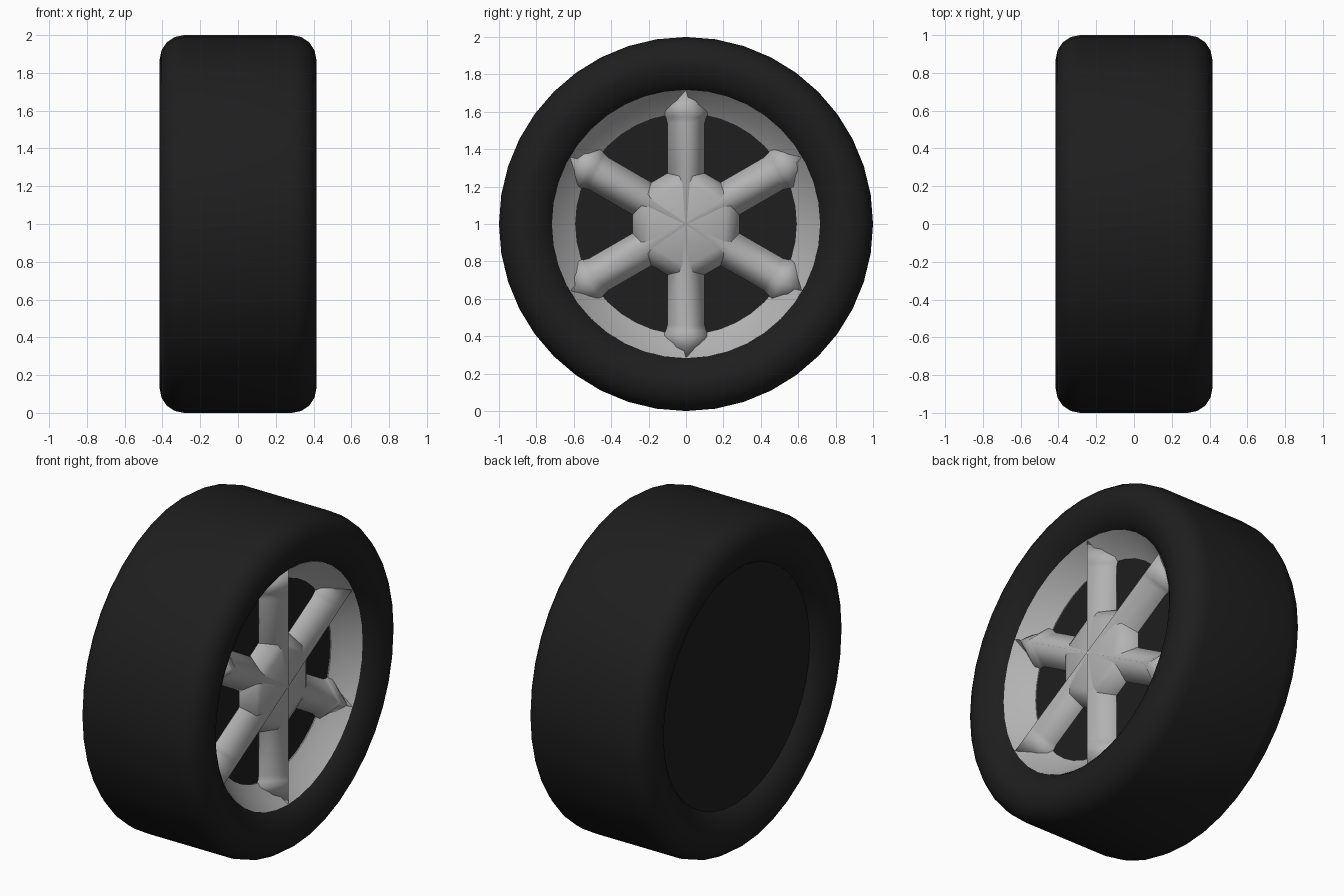
import bpy, bmesh, math
from mathutils import Matrix, Vector

if "Cube" in bpy.data.objects:
    bpy.data.objects.remove(bpy.data.objects["Cube"])

RIM_X, BASE_X, BACK_X = 0.34, 0.215, 0.208   # spoke ridge, spoke foot, rear of rim


def finish(name, bm, mat=None, angle=35):
    bmesh.ops.remove_doubles(bm, verts=bm.verts, dist=1e-5)
    bmesh.ops.recalc_face_normals(bm, faces=bm.faces)
    bmesh.ops.translate(bm, verts=bm.verts, vec=(0, 0, 1))
    me = bpy.data.meshes.new(name)
    bm.to_mesh(me)
    bm.free()
    ob = bpy.data.objects.new(name, me)
    bpy.context.collection.objects.link(ob)
    if mat:
        me.materials.append(mat)
    bpy.ops.object.select_all(action='DESELECT')
    ob.select_set(True)
    bpy.context.view_layer.objects.active = ob
    bpy.ops.object.shade_smooth_by_angle(angle=math.radians(angle))
    return ob


def lathe(name, profile, sides, mat=None, turn=0.0, closed=False, angle=35):
    """Spin (radius, x) points around the x axis."""
    bm = bmesh.new()
    rings = []
    for r, x in profile:
        if r == 0:
            rings.append([bm.verts.new((x, 0, 0))] * sides)
            continue
        rings.append([bm.verts.new((x, r * math.cos(turn + k * math.tau / sides),
                                    r * math.sin(turn + k * math.tau / sides)))
                      for k in range(sides)])
    pairs = list(zip(rings, rings[1:]))
    if closed:
        pairs.append((rings[-1], rings[0]))
    for a, b in pairs:
        for k in range(sides):
            n = (k + 1) % sides
            bm.faces.new(list(dict.fromkeys((a[k], a[n], b[n], b[k]))))
    return finish(name, bm, mat, angle)


def material(name, v):
    m = bpy.data.materials.new(name)
    m.diffuse_color = (v, v, v, 1)
    m.use_nodes = True
    m.node_tree.nodes["Principled BSDF"].inputs["Base Color"].default_value = m.diffuse_color
    return m


rubber = material("rubber", 0.013)
alloy = material("alloy", 0.45)

# Tyre: rounded shoulders, sidewalls rolling in to the rim, closed behind
half = [(0.715, 0.335), (0.735, 0.362), (0.77, 0.388), (0.81, 0.406), (0.85, 0.415)]
half += [(0.87 + 0.13 * math.sin(a), 0.285 + 0.13 * math.cos(a))
         for a in (math.radians(d) for d in (0, 22.5, 45, 67.5, 90))]
tyre_profile = [(0, 0.13), (0.715, 0.13)] + half
tyre_profile += [(r, -x) for r, x in reversed(half)] + [(0, -0.335)]
lathe("tyre", tyre_profile, 40, rubber, angle=30)

# Rim: sloping ring between the tyre and the openings
lathe("rim", [(0.717, RIM_X), (0.65, 0.262), (0.59, BASE_X), (0.59, BACK_X), (0.72, BACK_X)],
      40, alloy, closed=True)

# Hub: shallow six-sided cone with steep flanks between the spokes
c = 1 / math.cos(math.pi / 6)
lathe("hub", [(0, RIM_X - 0.005), (0.2 * c, RIM_X - 0.025), (0.24 * c, RIM_X - 0.045),
              (0.285 * c, BASE_X), (0.285 * c, BACK_X), (0, BACK_X)],
      6, alloy, turn=math.pi / 6, angle=65)

# Spokes: ridged bars that flare slightly where they meet the rim
bm = bmesh.new()
for i in range(6):
    rot = Matrix.Rotation(i * math.pi / 3, 3, 'X')
    sections = []
    for r, w in ((0, 0.1), (0.54, 0.1), (0.57, 0.108), (0.60, 0.13), (0.66, 0.1), (0.712, 0.03)):
        pts = ((RIM_X, 0), (BASE_X, w), (BACK_X, w), (BACK_X, -w), (BASE_X, -w))
        sections.append([bm.verts.new(rot @ Vector((x, y, r))) for x, y in pts])
    for a, b in zip(sections, sections[1:]):
        for k in range(5):
            n = (k + 1) % 5
            bm.faces.new((a[k], a[n], b[n], b[k]))
    bm.faces.new(sections[-1])
    bm.faces.new(sections[0][::-1])
finish("spokes", bm, alloy, angle=110)
